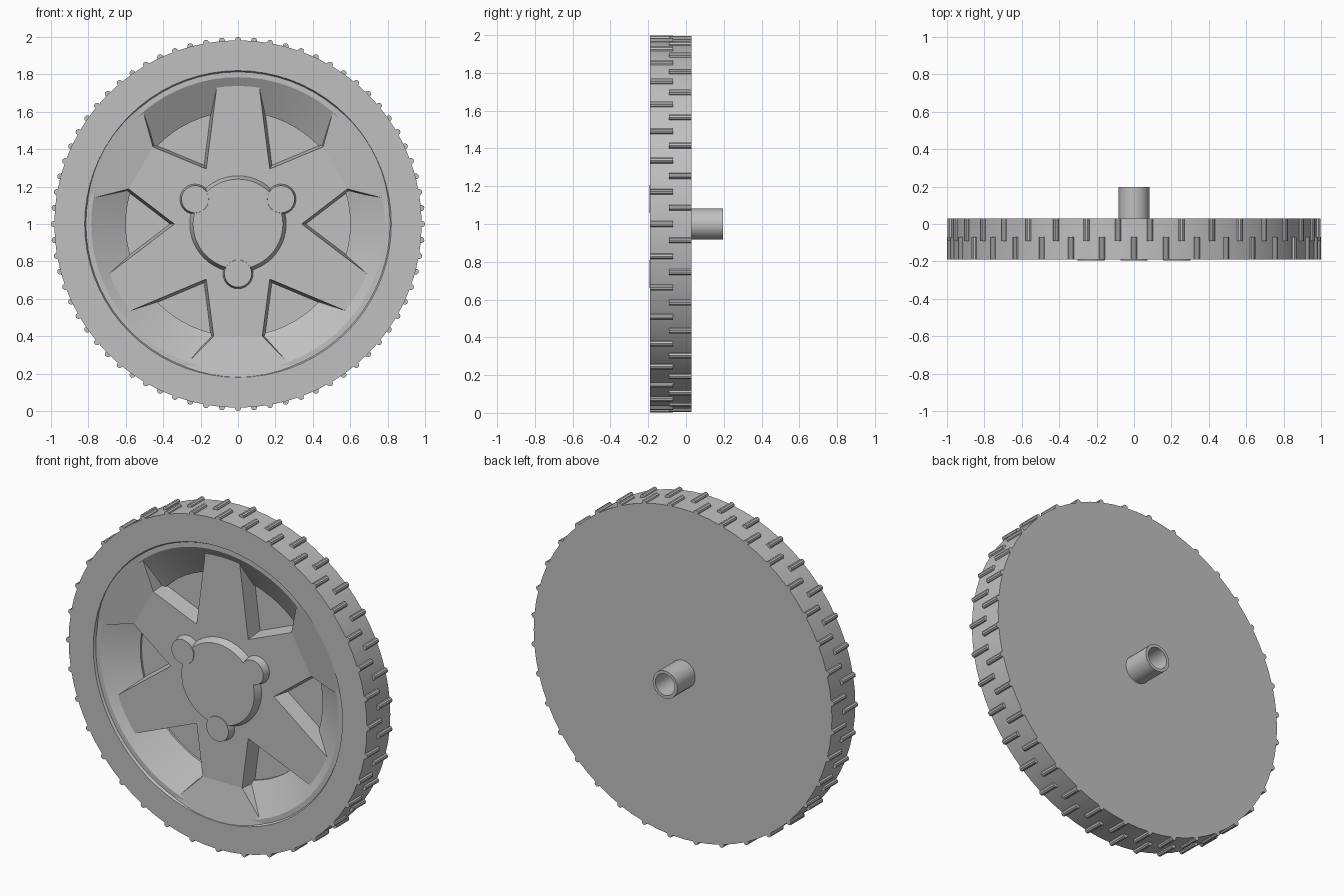
import bpy, bmesh, math

cube = bpy.data.objects.get("Cube")
if cube:
    bpy.data.objects.remove(cube, do_unlink=True)

grey = bpy.data.materials.new("plain grey")
grey.use_nodes = True
grey.diffuse_color = (0.53, 0.53, 0.53, 1)
grey.node_tree.nodes["Principled BSDF"].inputs["Base Color"].default_value = (0.53, 0.53, 0.53, 1)

AXLE_Z = 1.0
FACE, SHELF, STAR, FLOOR, BACK = -0.19, -0.176, -0.147, -0.05, 0.03


def finish(name, bm, smooth=False):
    bmesh.ops.recalc_face_normals(bm, faces=bm.faces)
    mesh = bpy.data.meshes.new(name)
    bm.to_mesh(mesh)
    bm.free()
    mesh.materials.append(grey)
    obj = bpy.data.objects.new(name, mesh)
    bpy.context.scene.collection.objects.link(obj)
    if smooth:
        bpy.ops.object.select_all(action='DESELECT')
        obj.select_set(True)
        bpy.context.view_layer.objects.active = obj
        bpy.ops.object.shade_smooth_by_angle(angle=math.radians(25))
    return obj


def lathe(name, profile, sides, centre=(0, AXLE_Z), closed=False):
    """Turn (radius, y) points about an axis along y."""
    bm = bmesh.new()
    rings = []
    for r, y in profile:
        ring = []
        for i in range(sides):
            a = math.tau * i / sides
            ring.append(bm.verts.new((centre[0] + r * math.cos(a), y, centre[1] + r * math.sin(a))))
        rings.append(ring)
    pairs = list(zip(rings, rings[1:]))
    if closed:
        pairs.append((rings[-1], rings[0]))
    for p, q in pairs:
        for i in range(sides):
            j = (i + 1) % sides
            bm.faces.new((p[i], p[j], q[j], q[i]))
    if not closed:
        bm.faces.new(rings[0])
        bm.faces.new(rings[-1])
    return finish(name, bm, smooth=True)


def polar(angle, along, across=0.0):
    """Point in the wheel plane, measured along and across a spoke."""
    a = math.radians(angle)
    return (along * math.cos(a) - across * math.sin(a),
            AXLE_Z + along * math.sin(a) + across * math.cos(a))


def loft(name, front, back):
    """Solid between two outlines of (x, y, z) points."""
    bm = bmesh.new()
    f = [bm.verts.new(p) for p in front]
    b = [bm.verts.new(p) for p in back]
    bm.faces.new(f)
    bm.faces.new(b)
    for i in range(len(f)):
        j = (i + 1) % len(f)
        bm.faces.new((f[i], f[j], b[j], b[i]))
    return finish(name, bm)


# Wheel body: dished front with a shallow lip, round tread surface, flat back
lathe("wheel_body", [(0.6, FLOOR), (0.6, -0.062), (0.785, SHELF), (0.813, SHELF),
                     (0.82, FACE), (0.982, FACE), (0.982, BACK)], 72)


# Six-armed star of alternating long and short spokes
def star(y, grow):
    points = []
    for k in range(3):
        a = 90 + 120 * k
        w, v, c = 0.109 + grow, 0.34 + 1.6 * grow, 0.13 + grow
        points += [polar(a, 0.77, -w), polar(a, 0.77, w), polar(a + 30, v),
                   polar(a + 60, 0.6, -c), polar(a + 60, 0.6, c), polar(a + 90, v)]
    return [(x, y, z) for x, z in points]


loft("spoke_star", star(STAR, 0), star(FLOOR + 0.005, 0.015))

# Flared ramps joining the short spokes to the rim
for k in range(3):
    a = 30 + 120 * k
    front, back = [], []
    for along, across, y in [(0.6, -0.13, STAR), (0.82, -0.345, -0.188),
                             (0.82, 0.345, -0.188), (0.6, 0.13, STAR)]:
        x, z = polar(a, along, across)
        front.append((x, y, z))
        x, z = polar(a, along, across * 1.1)
        back.append((x, FLOOR + 0.005, z))
    loft(f"spoke_ramp_{k + 1}", front, back)

# Hub cap with three round lobes
lathe("hub_cap", [(0.262, STAR + 0.01), (0.24, -0.19)], 48)
for k in range(3):
    lathe(f"hub_lobe_{k + 1}", [(0.083, STAR + 0.01), (0.073, -0.194)], 24,
          centre=polar(30 + 120 * k, 0.265))

# Hollow axle sleeve on the back
lathe("axle_sleeve", [(0.082, BACK - 0.01), (0.082, 0.197), (0.064, 0.197), (0.064, BACK - 0.01)],
      20, closed=True)

# Two staggered rows of rounded tread bars
for i in range(72):
    y0, y1 = (FACE, -0.07) if i % 2 == 0 else (-0.09, BACK)
    lathe(f"tread_bar_{i + 1}", [(0.016, y0), (0.016, y1)], 10, centre=polar(90 + 5 * i, 0.984))
